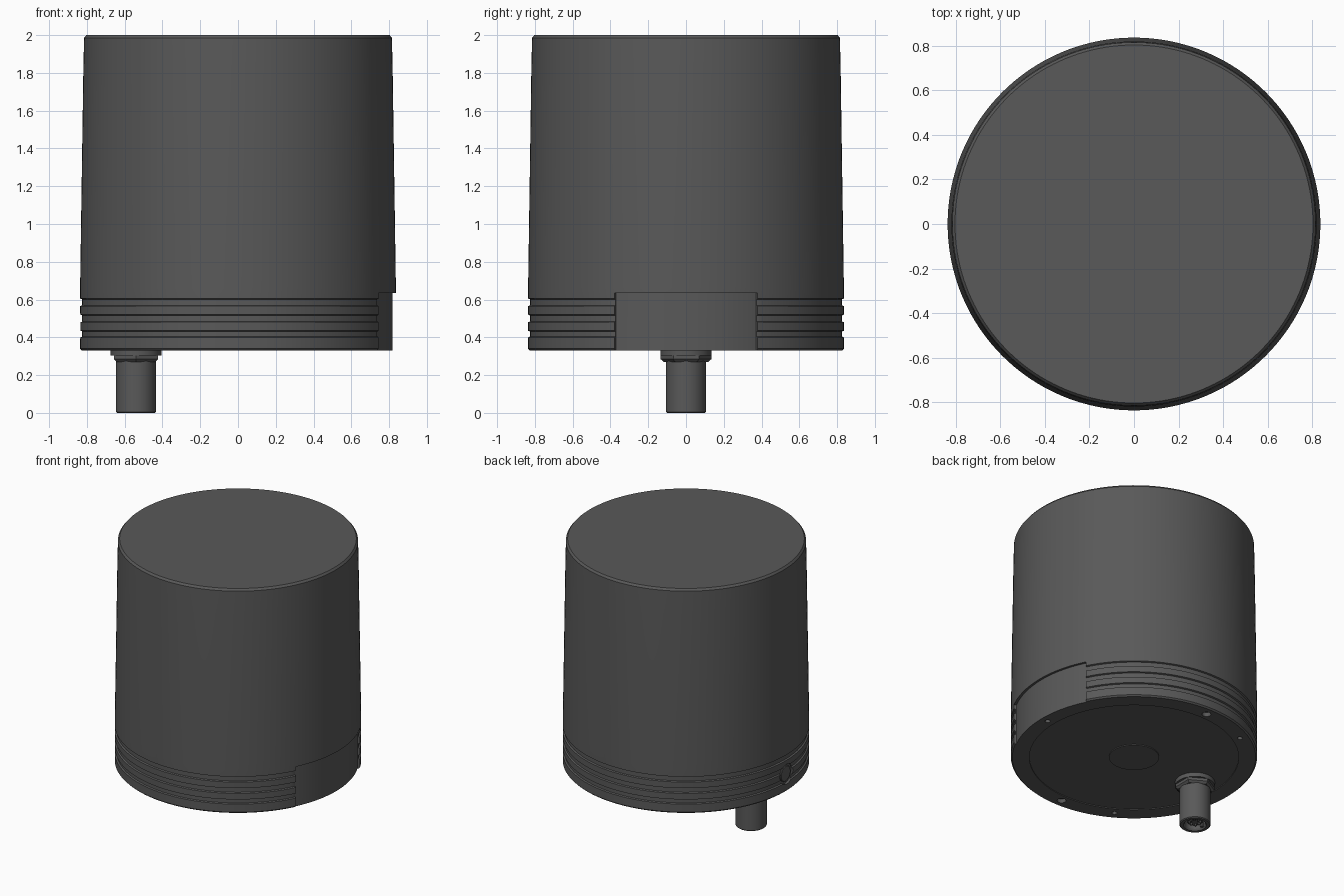
import bpy, bmesh, math
from mathutils import Matrix, Vector

old = bpy.data.objects.get("Cube")
if old:
    bpy.data.objects.remove(old, do_unlink=True)


def material(name, rgb):
    m = bpy.data.materials.new(name)
    m.use_nodes = True
    m.diffuse_color = (*rgb, 1)
    m.node_tree.nodes["Principled BSDF"].inputs["Base Color"].default_value = (*rgb, 1)
    return m


GREY = material("dark grey", (0.1, 0.1, 0.1))


def finish(name, bm, place=Matrix(), smooth=True):
    bmesh.ops.recalc_face_normals(bm, faces=bm.faces)
    bm.transform(place)
    mesh = bpy.data.meshes.new(name)
    bm.to_mesh(mesh)
    bm.free()
    mesh.materials.append(GREY)
    ob = bpy.data.objects.new(name, mesh)
    bpy.context.collection.objects.link(ob)
    if smooth:
        shade(ob)
    return ob


def shade(ob):
    bpy.ops.object.select_all(action='DESELECT')
    ob.select_set(True)
    bpy.context.view_layer.objects.active = ob
    bpy.ops.object.shade_smooth_by_angle(angle=math.radians(30))


def lathe(name, profile, steps=64, place=Matrix(), smooth=True):
    """Solid of revolution: profile of (radius, height), capped at both ends."""
    bm = bmesh.new()
    rings = [[bm.verts.new((r * math.cos(math.tau * i / steps),
                            r * math.sin(math.tau * i / steps), z))
              for i in range(steps)] for r, z in profile]
    for a, b in zip(rings, rings[1:]):
        for i in range(steps):
            j = (i + 1) % steps
            bm.faces.new((a[i], a[j], b[j], b[i]))
    bm.faces.new(rings[0])
    bm.faces.new(rings[-1])
    return finish(name, bm, place, smooth)


def sector(name, inner, outer, low, high, half_angle, steps=40):
    """Curved block centred on +x."""
    bm = bmesh.new()
    rows = []
    for i in range(steps + 1):
        t = half_angle * (2 * i / steps - 1)
        rows.append([bm.verts.new((r * math.cos(t), r * math.sin(t), z))
                     for r, z in ((inner, low), (outer, low), (outer, high), (inner, high))])
    for a, b in zip(rows, rows[1:]):
        for k in range(4):
            n = (k + 1) % 4
            bm.faces.new((a[k], a[n], b[n], b[k]))
    bm.faces.new(rows[0])
    bm.faces.new(rows[-1])
    return finish(name, bm, smooth=False)


def cut(target, cutters):
    for c in cutters:
        mod = target.modifiers.new("cut", 'BOOLEAN')
        mod.operation = 'DIFFERENCE'
        mod.solver = 'EXACT'
        mod.object = c
        bpy.context.view_layer.objects.active = target
        bpy.ops.object.modifier_apply(modifier=mod.name)
        bpy.data.objects.remove(c, do_unlink=True)
    shade(target)


# Housing: stepped underside, three cooling grooves, slightly tapered wall
BASE, R = 0.33, 0.836
profile = [(0.17, BASE), (0.17, BASE + 0.006), (0.71, BASE + 0.006), (0.71, BASE),
           (R - 0.01, BASE), (R, BASE + 0.01)]
for low, high in ((0.40, 0.435), (0.48, 0.52), (0.565, 0.605)):
    profile += [(R, low), (R - 0.011, low + 0.004), (R - 0.011, high - 0.004), (R, high)]
profile += [(R, 0.66), (0.819, 1.8), (0.815, 1.985), (0.803, 2.0)]
housing = lathe("housing", profile, 160)

# Side recess, underside holes and vent pocket
cutters = [sector("recess_cutter", 0.819, 0.9, 0.2, 0.635, math.radians(27))]
for degrees, radius in ((0, 0.018), (120, 0.018), (240, 0.018), (90, 0.03), (270, 0.03)):
    a = math.radians(degrees)
    spot = Matrix.Translation((0.765 * math.cos(a), 0.765 * math.sin(a), 0))
    cutters.append(lathe("hole_cutter", [(radius, 0.3), (radius, BASE + 0.03)], 24, spot, False))
side = Matrix.Translation((0, 0, 0.46)) @ Matrix.Rotation(-math.pi / 2, 4, 'Y')
cutters.append(lathe("vent_cutter", [(0.075, 0.818), (0.075, 0.9)], 40, side, False))
cut(housing, cutters)

# Vent plug in the pocket
lathe("vent_plug", [(0.058, 0.80), (0.058, 0.823), (0.054, 0.827)], 40, side)

# Cable connector under the housing
spot = Matrix.Translation((-0.54, 0, 0))
lathe("connector_washer", [(0.135, 0.305), (0.135, BASE + 0.01)], 64, spot)
hexagon = spot @ Matrix.Rotation(math.pi / 2, 4, 'Z')
lathe("connector_nut", [(0.118, 0.27), (0.135, 0.285), (0.135, 0.306)], 6, hexagon, False)
lathe("connector_barrel", [(0.07, 0.1), (0.07, 0.012), (0.078, 0.0), (0.1, 0.0),
                           (0.106, 0.006), (0.106, 0.28)], 64, spot)

# Connector insert, key and pins
lathe("connector_insert", [(0.055, 0.03), (0.055, 0.11)], 48, spot)
bm = bmesh.new()
bmesh.ops.create_cube(bm, size=1, matrix=Matrix.Translation((-0.062, 0, 0.06))
                      @ Matrix.Diagonal((0.02, 0.02, 0.1, 1)))
finish("connector_key", bm, spot, False)
for i in range(8):
    a = math.tau * i / 8
    pin = spot @ Matrix.Translation((0.037 * math.cos(a), 0.037 * math.sin(a), 0))
    lathe("connector_pin", [(0.004, 0.014), (0.008, 0.018), (0.008, 0.04)], 12, pin)
